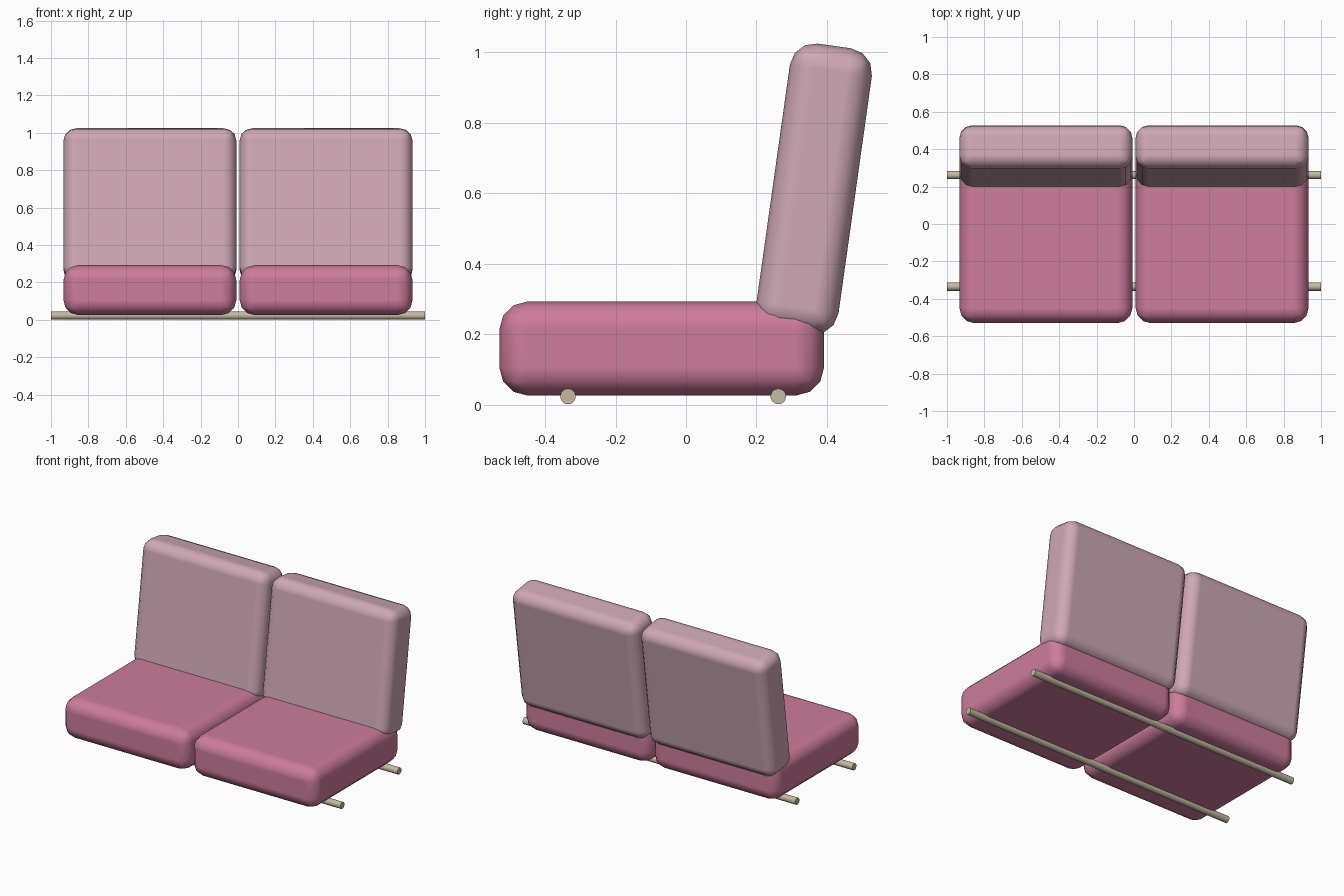
import bpy
import math

cube = bpy.data.objects.get("Cube")
if cube:
    bpy.data.objects.remove(cube, do_unlink=True)


def material(name, rgb):
    mat = bpy.data.materials.new(name)
    mat.use_nodes = True
    mat.diffuse_color = (*rgb, 1)
    mat.node_tree.nodes["Principled BSDF"].inputs["Base Color"].default_value = (*rgb, 1)
    return mat


rose = material("rose fabric", (0.61, 0.2, 0.33))
pale = material("pale pink fabric", (0.62, 0.39, 0.46))
beige = material("beige metal", (0.56, 0.49, 0.36))


def finish(name, mat):
    obj = bpy.context.object
    obj.name = obj.data.name = name
    obj.data.materials.append(mat)
    return obj


def cushion(name, mat, centre, size, bevel, tilt=0):
    """Box with rounded edges and flat, evenly shaded main faces."""
    bpy.ops.mesh.primitive_cube_add(size=1, location=centre, rotation=(tilt, 0, 0))
    obj = finish(name, mat)
    obj.scale = size
    bpy.ops.object.transform_apply(location=False, rotation=False, scale=True)
    mod = obj.modifiers.new("rounded edges", "BEVEL")
    mod.width, mod.segments = bevel, 3
    bpy.ops.object.modifier_apply(modifier=mod.name)
    bpy.ops.object.shade_smooth()
    normals = obj.modifiers.new("flat panels", "WEIGHTED_NORMAL")
    normals.weight = 100
    return obj


# Two matching seats, each with a reclined backrest
for side, sign in (("left", 1), ("right", -1)):
    x = sign * 0.471
    cushion(side + "_seat", rose, (x, -0.069, 0.159), (0.924, 0.922, 0.267), 0.08)
    cushion(side + "_backrest", pale, (x, 0.364, 0.612), (0.926, 0.235, 0.82),
            0.07, math.radians(-8))

# Support rods running under both seats
for name, y in (("front_rod", -0.335), ("rear_rod", 0.262)):
    bpy.ops.mesh.primitive_cylinder_add(vertices=24, radius=0.022, depth=2,
                                        location=(0, y, 0.023),
                                        rotation=(0, math.pi / 2, 0))
    finish(name, beige)
    bpy.ops.object.shade_smooth_by_angle(angle=math.radians(40))
